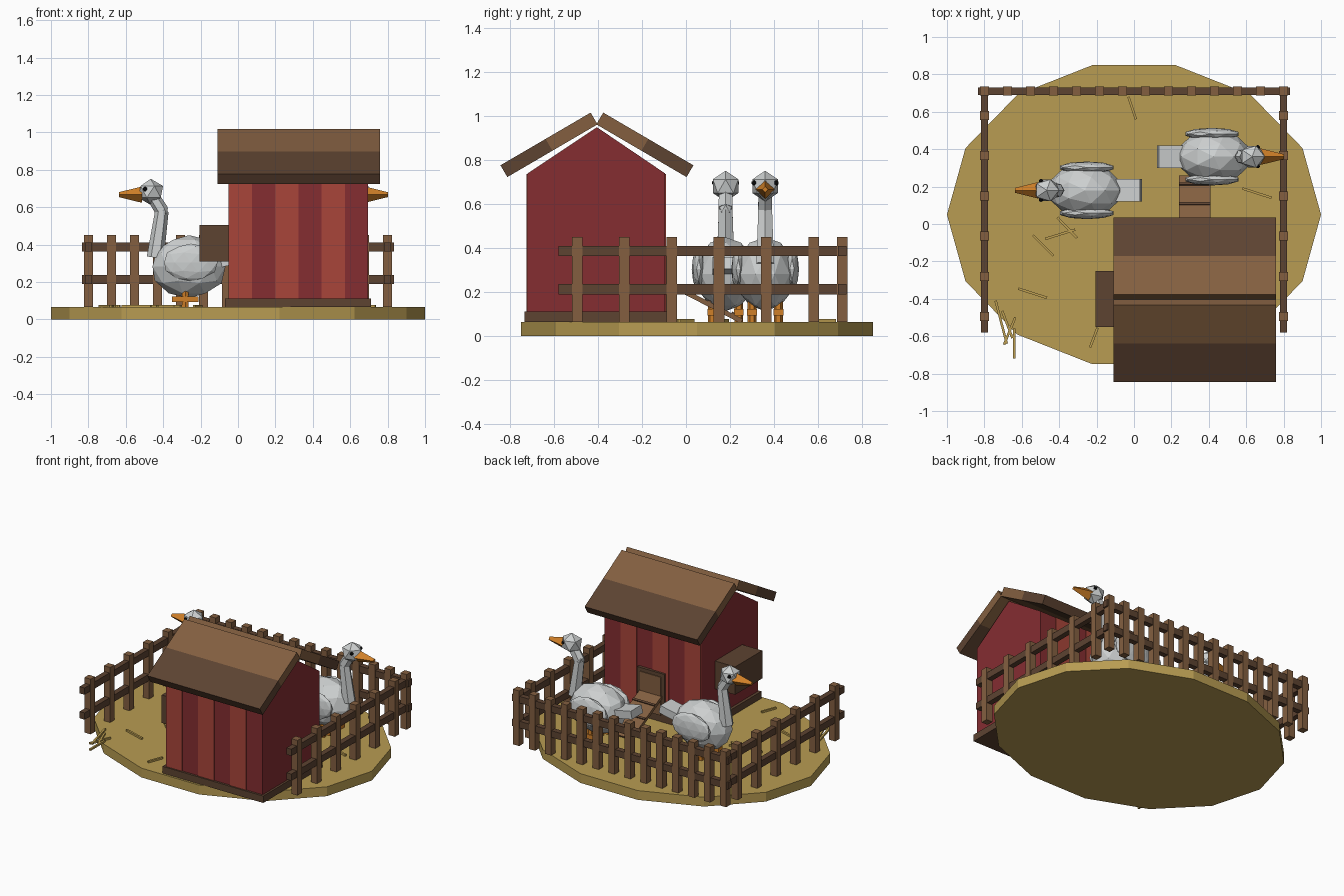
import bpy, bmesh, math
from mathutils import Vector, Matrix

old = bpy.data.objects.get("Cube")
if old:
    bpy.data.objects.remove(old, do_unlink=True)


def material(name, code):
    def linear(c):
        return c / 12.92 if c <= 0.04045 else ((c + 0.055) / 1.055) ** 2.4
    rgb = [linear(int(code[i:i + 2], 16) / 255) for i in (0, 2, 4)]
    mat = bpy.data.materials.new(name)
    mat.use_nodes = True
    mat.diffuse_color = (*rgb, 1)
    mat.node_tree.nodes["Principled BSDF"].inputs["Base Color"].default_value = (*rgb, 1)
    return mat


SAND = material("sand", "B89C52")
STRAW = material("straw", "BFA052")
RED = material("bright_red", "A8453A")
DARK_RED = material("dark_red", "852D31")
WOOD = material("wood", "835F40")
DARK_WOOD = material("dark_wood", "5D4331")
FEATHER = material("feather", "CDD0D0")
ORANGE = material("orange", "D08028")
BLACK = material("black", "151515")


def finish(name, bm, mat):
    bmesh.ops.recalc_face_normals(bm, faces=bm.faces)
    mesh = bpy.data.meshes.new(name)
    bm.to_mesh(mesh)
    bm.free()
    mesh.materials.append(mat)
    obj = bpy.data.objects.new(name, mesh)
    bpy.context.collection.objects.link(obj)
    return obj


def box(name, mat, center, size, tilt=0, axis='X'):
    bm = bmesh.new()
    m = Matrix.Translation(center) @ Matrix.Rotation(tilt, 4, axis) @ Matrix.Diagonal((*size, 1))
    bmesh.ops.create_cube(bm, size=1, matrix=m)
    return finish(name, bm, mat)


def span(name, mat, x, y, z):
    """Box given by its limits on each axis."""
    return box(name, mat, [(a + b) / 2 for a, b in (x, y, z)], [b - a for a, b in (x, y, z)])


def prism(name, mat, outline, offset):
    """Solid made by pushing a flat outline along an offset."""
    bm = bmesh.new()
    face = bm.faces.new([bm.verts.new(p) for p in outline])
    ext = bmesh.ops.extrude_face_region(bm, geom=[face], use_keep_orig=True)["geom"]
    bmesh.ops.translate(bm, vec=offset, verts=[g for g in ext if isinstance(g, bmesh.types.BMVert)])
    return finish(name, bm, mat)


def ball(name, mat, center, radii, detail):
    bm = bmesh.new()
    m = Matrix.Translation(center) @ Matrix.Diagonal((*radii, 1))
    bmesh.ops.create_icosphere(bm, subdivisions=detail, radius=1, matrix=m)
    return finish(name, bm, mat)


def rod(name, mat, start, end, r1, r2, sides):
    bm = bmesh.new()
    a, b = Vector(start), Vector(end)
    m = Matrix.Translation((a + b) / 2) @ (b - a).to_track_quat('Z', 'Y').to_matrix().to_4x4()
    bmesh.ops.create_cone(bm, cap_ends=True, segments=sides, radius1=r1, radius2=r2,
                          depth=(b - a).length, matrix=m)
    return finish(name, bm, mat)


# Ground slab
G = 0.065
angles = [i * math.tau / 14 for i in range(14)]
prism("ground", SAND, [(math.cos(a), 0.82 * math.sin(a) + 0.05, 0) for a in angles], (0, 0, G))

# House walls with gables
X0, X1, MID = -0.05, 0.695, -0.405
Y0, Y1 = -0.72, -0.095
profile = [(Y0, 0.11), (Y1, 0.11), (Y1, 0.74), (MID, 0.95), (Y0, 0.74)]
prism("house_walls", DARK_RED, [(X0, y, z) for y, z in profile], (X1 - X0, 0, 0))
span("house_base", DARK_WOOD, (-0.07, 0.71), (-0.735, -0.08), (G, 0.113))

# Wall planks, every other one brighter
width = (X1 - X0) / 6
for i in range(0, 6, 2):
    x = X0 + i * width
    for side, y in (("front", Y0), ("back", Y1)):
        span(f"{side}_plank", RED, (x, x + width), (y - 0.005, y + 0.005), (0.112, 0.738))

# Roof slabs: lighter upper half, darker lower half
ANGLE, LENGTH = math.radians(30.3), 0.475
for side in (-1, 1):
    for name, mat, part in (("roof_upper", WOOD, -0.25), ("roof_lower", DARK_WOOD, 0.25)):
        d = part * LENGTH
        center = (0.325, MID + side * (0.218 + d * math.cos(ANGLE)), 0.87 - d * math.sin(ANGLE))
        box(name, mat, center, (0.87, LENGTH / 2, 0.062), -side * ANGLE)

# Nest box, door and ramp
span("nest_box", DARK_WOOD, (-0.205, X0), (-0.55, -0.25), (0.31, 0.505))
span("door_frame", DARK_WOOD, (0.22, 0.43), (Y1, -0.075), (0.113, 0.405))
span("door", WOOD, (0.245, 0.405), (-0.076, -0.07), (0.113, 0.38))
slope = math.atan2(0.17, 0.33)
box("ramp", WOOD, (0.325, 0.085, 0.155), (0.17, 0.38, 0.022), -slope)
for d in (-0.1, 0.02, 0.14):
    c = (0.325, 0.09 + d * math.cos(slope), 0.168 - d * math.sin(slope))
    box("ramp_cleat", DARK_WOOD, c, (0.17, 0.014, 0.01), -slope)

# Fence
POST, RAIL, BACK, SIDE = 0.048, 0.038, 0.71, 0.8


def post(x, y):
    box("fence_post", WOOD, (x, y, (G + 0.45) / 2), (POST, POST, 0.45 - G))


for i in range(14):
    post(-SIDE + i * 2 * SIDE / 13, BACK)
for s in (-SIDE, SIDE):
    for i in range(6):
        post(s, -0.495 + i * 0.215)
for z in (0.213, 0.387):
    box("back_rail", DARK_WOOD, (0, BACK, z), (1.67, RAIL, 0.047))
    for s in (-SIDE, SIDE):
        box("side_rail", DARK_WOOD, (s, 0.075, z), (RAIL, 1.31, 0.047))


# Geese: f is the way the bird faces along x
def goose(cx, cy, f):
    def at(x, y, z):
        return (cx + f * x, cy + y, z)
    ball("goose_body", FEATHER, at(0, 0, 0.282), (0.205, 0.14, 0.168), 2)
    box("goose_tail", FEATHER, at(-0.235, 0, 0.32), (0.13, 0.12, 0.055), f * 0.2, 'Y')
    bend = at(0.145, 0, 0.58)
    rod("goose_neck_lower", FEATHER, at(0.18, 0, 0.33), bend, 0.046, 0.036, 6)
    rod("goose_neck_upper", FEATHER, bend, at(0.2, 0, 0.67), 0.037, 0.034, 6)
    ball("goose_bend", FEATHER, bend, (0.036, 0.036, 0.036), 1)
    ball("goose_head", FEATHER, at(0.205, 0, 0.682), (0.074, 0.068, 0.07), 1)
    rod("goose_beak", ORANGE, at(0.25, 0, 0.667), at(0.375, 0, 0.667), 0.044, 0.013, 4)
    for s in (-1, 1):
        ball("goose_wing", FEATHER, at(-0.01, s * 0.122, 0.305), (0.15, 0.032, 0.1), 2)
        ball("goose_eye", BLACK, at(0.235, s * 0.05, 0.697), (0.013, 0.013, 0.013), 1)
        rod("goose_leg", ORANGE, at(0.02, s * 0.06, G), at(0.02, s * 0.06, 0.16), 0.02, 0.02, 6)
        box("goose_foot", ORANGE, at(0.02, s * 0.06, 0.108), (0.14, 0.045, 0.03))


goose(-0.262, 0.18, -1)
goose(0.427, 0.36, 1)

# Loose straw, each piece from one end to the other
straws = [(-.03, .68, .01, .56), (.58, .19, .735, .14), (-.62, -.345, -.465, -.395),
          (-.54, -.06, -.43, -.17), (-.41, .035, -.305, -.075), (-.475, -.08, -.315, -.03),
          (-.235, -.66, -.195, -.555), (-.74, -.41, -.68, -.64), (-.635, -.5, -.695, -.645),
          (-.64, -.56, -.64, -.72), (-.705, -.465, -.65, -.61)]
for xa, ya, xb, yb in straws:
    size = (math.hypot(xb - xa, yb - ya), 0.013, 0.013)
    box("straw", STRAW, ((xa + xb) / 2, (ya + yb) / 2, G + 0.006), size,
        math.atan2(yb - ya, xb - xa), 'Z')
